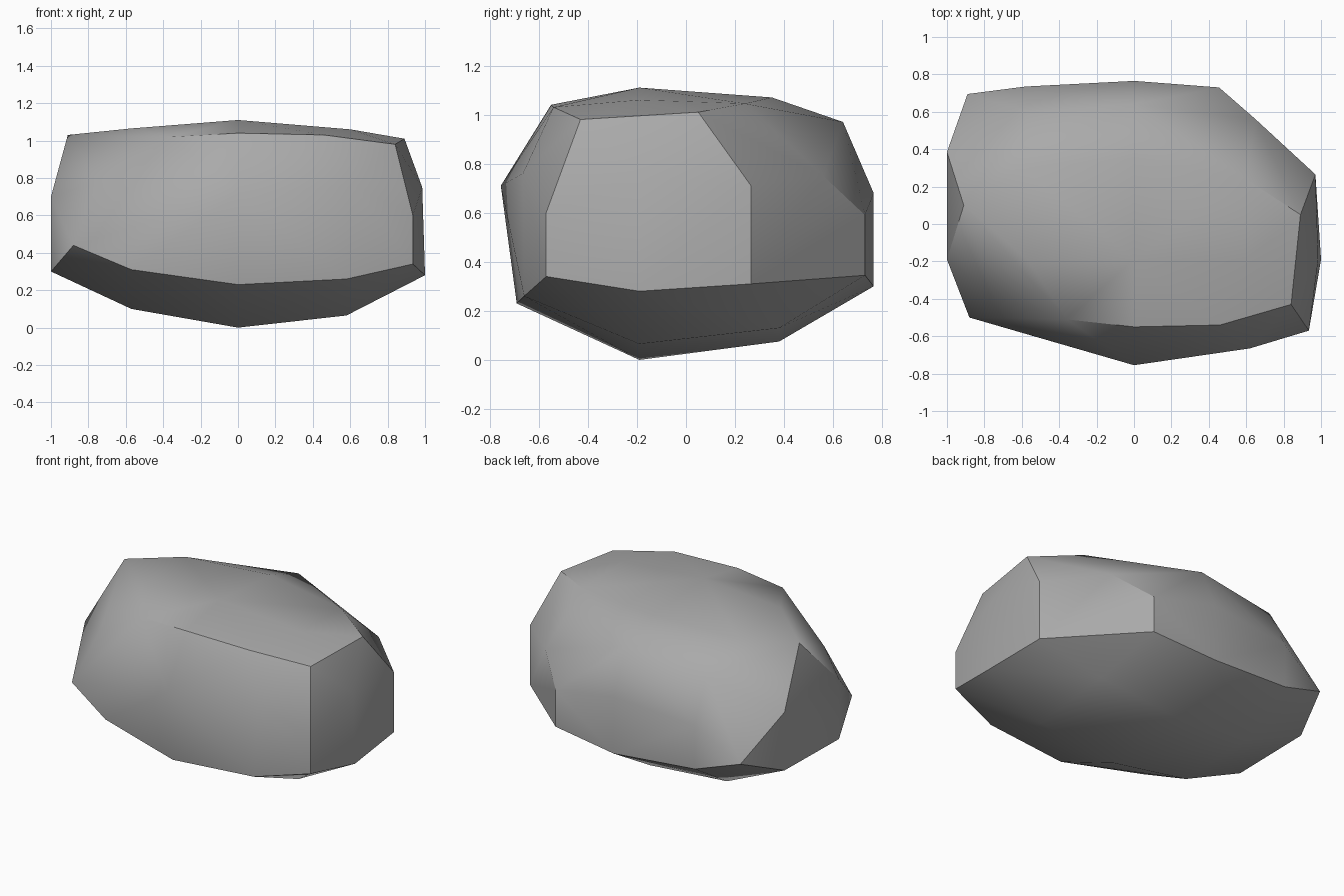
import bpy
import bmesh
import math

# Remove the default cube only
default_cube = bpy.data.objects.get("Cube")
if default_cube:
    bpy.data.objects.remove(default_cube, do_unlink=True)


def flat_material(name, colour):
    """One plain matte material."""
    material = bpy.data.materials.new(name)
    material.use_nodes = True
    material.diffuse_color = colour
    shader = material.node_tree.nodes["Principled BSDF"]
    shader.inputs["Base Color"].default_value = colour
    shader.inputs["Roughness"].default_value = 0.9
    return material


# Top of the boulder: a gentle dome with its front and back rims
crown = [(0, -.19, 1.11), (.6, -.19, 1.06), (-.57, -.19, 1.065), (0, .35, 1.07)]
front_rim = [(-.36, -.51, 1.02), (0, -.55, 1.04), (.46, -.54, 1.03), (.84, -.43, .98)]
back_rim = [(-.91, .1, 1.03), (-.6, .3, 1.05), (-.57, .6, .91),
            (0, .64, .97), (.6, .24, 1.045), (.89, .05, 1.01)]

# Widest belt around the sides, starting at the front
belt = [(0, -.755, .71), (.62, -.665, .76), (.935, -.57, .6), (.985, -.19, .75),
        (.97, .265, .71), (.65, .56, .75), (.455, .73, .59), (0, .765, .68),
        (-.58, .735, .63), (-1, .385, .7), (-1, -.19, .7), (-.75, -.39, .78)]

# Lower rim where the sides turn under
lower_rim = [(0, -.69, .23), (.58, -.66, .26), (.935, -.57, .34), (1, -.19, .28),
             (.97, .265, .31), (.455, .73, .345), (0, .765, .3), (-.58, .735, .34),
             (-.89, .695, .44), (-1, .385, .31), (-1, -.19, .3),
             (-.88, -.5, .44), (-.57, -.59, .31)]

# Shallow keel underneath
keel = [(0, -.19, 0), (.58, -.19, .065), (-.57, -.19, .1),
        (0, .38, .075), (.58, .38, .13), (-.57, .38, .12)]

# Wrap the rings in a faceted skin
bm = bmesh.new()
for ring in (crown, front_rim, back_rim, belt, lower_rim, keel):
    for point in ring:
        bm.verts.new(point)
hull = bmesh.ops.convex_hull(bm, input=bm.verts[:])
loose = {v for v in hull["geom_interior"] + hull["geom_unused"]
         if isinstance(v, bmesh.types.BMVert)}
bmesh.ops.delete(bm, geom=list(loose), context="VERTS")
bmesh.ops.dissolve_limit(bm, angle_limit=math.radians(1.5),
                         verts=bm.verts[:], edges=bm.edges[:])
bmesh.ops.recalc_face_normals(bm, faces=bm.faces[:])

# Smooth soft bends, keep hard creases; the back of the crown rolls over softly
for face in bm.faces:
    face.smooth = True
for edge in bm.edges:
    middle = (edge.verts[0].co + edge.verts[1].co) / 2
    rolls_over = middle.y > .55 and middle.z > .8
    edge.smooth = rolls_over or edge.calc_face_angle(0) < math.radians(36)

mesh = bpy.data.meshes.new("boulder")
bm.to_mesh(mesh)
bm.free()
mesh.materials.append(flat_material("stone grey", (.4, .4, .4, 1)))
boulder = bpy.data.objects.new("boulder", mesh)
bpy.context.collection.objects.link(boulder)
